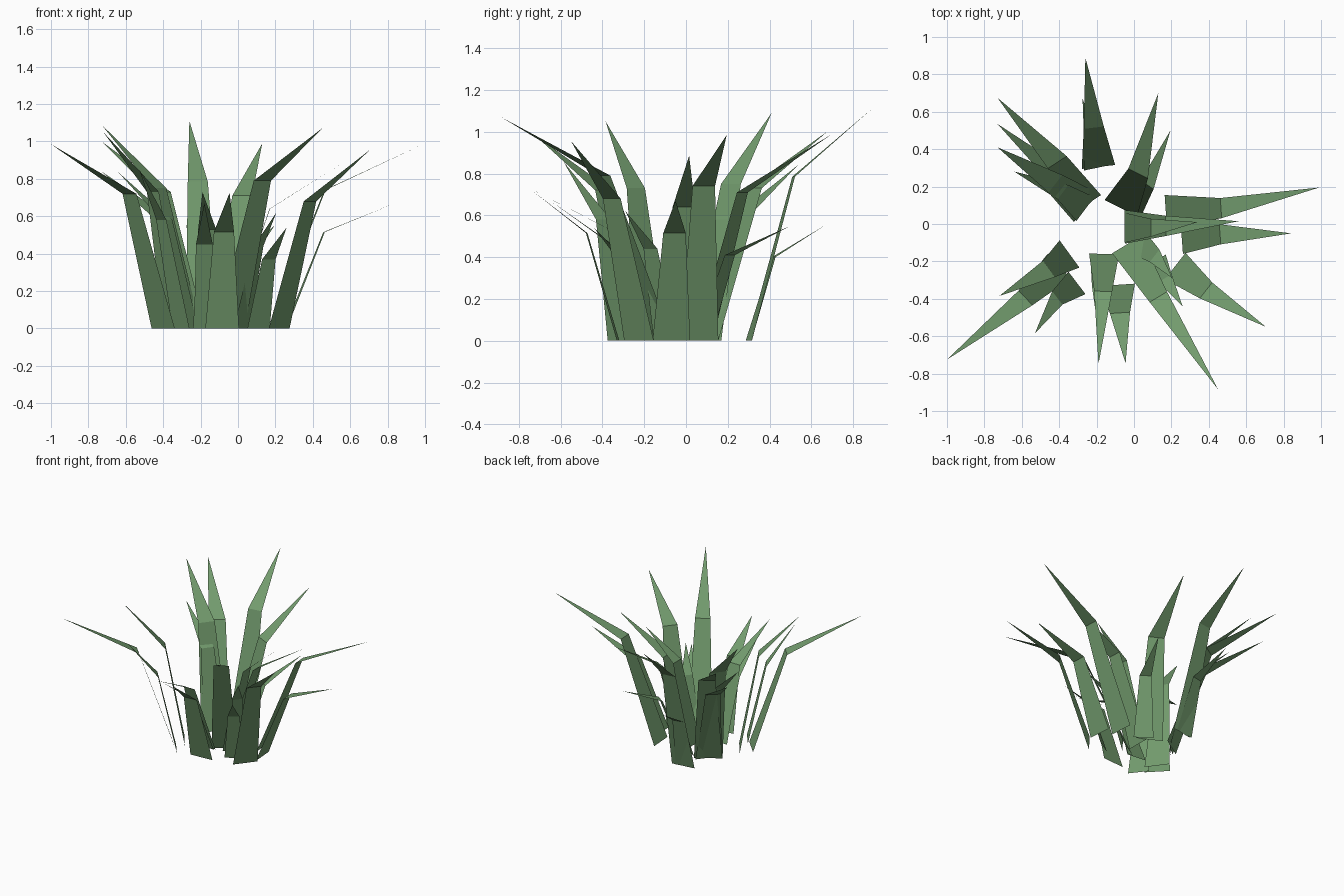
import bpy
from mathutils import Vector

cube = bpy.data.objects.get("Cube")
if cube:
    bpy.data.objects.remove(cube)

# Single leaf green
green = bpy.data.materials.new("leaf_green")
green.use_nodes = True
colour = (0.17, 0.33, 0.155, 1)
green.diffuse_color = colour
green.node_tree.nodes["Principled BSDF"].inputs["Base Color"].default_value = colour


def blade(name, base, bend, tip, width=0.18, taper=0.6):
    """One bent leaf: a tapering strip from the ground, then a pointed tip."""
    foot, knee, point = Vector((*base, 0)), Vector(bend), Vector(tip)
    lean = knee - foot
    side = Vector((lean.y, -lean.x, 0)).normalized() * width / 2
    verts = [foot - side, foot + side, knee + side * taper, knee - side * taper, point]
    mesh = bpy.data.meshes.new(name)
    mesh.from_pydata(verts, [], [(3, 2, 1, 0), (4, 2, 3)])
    mesh.materials.append(green)
    obj = bpy.data.objects.new(name, mesh)
    bpy.context.collection.objects.link(obj)


# Back leaves
blade("back_tall_leaf", base=(-.19, .305), bend=(-.215, .515, .785), tip=(-.26, .89, 1.11))
blade("back_short_leaf", base=(-.2, .3), bend=(-.225, .42, .4), tip=(-.275, .67, .555), width=.14)
blade("back_left_tall_leaf", base=(-.07, .085), bend=(.022, .27, .71), tip=(.13, .7, .99), width=.195)
blade("back_left_short_leaf", base=(-.02, .08), bend=(.07, .21, .41), tip=(.195, .5, .55), width=.14)

# Back right fan
blade("back_right_outer_leaf", base=(-.26, .1), bend=(-.41, .33, .73), tip=(-.73, .675, 1), width=.2)
blade("back_right_middle_leaf", base=(-.26, .09), bend=(-.42, .27, .6), tip=(-.73, .535, .84))
blade("back_right_inner_leaf", base=(-.26, .09), bend=(-.42, .215, .75), tip=(-.73, .41, 1.09), width=.2)
blade("back_right_short_leaf", base=(-.26, .08), bend=(-.38, .17, .58), tip=(-.64, .28, .835), width=.16)

# Left leaves
blade("left_long_leaf", base=(.17, .065), bend=(.465, .085, .74), tip=(.99, .195, .985))
blade("left_low_leaf", base=(.255, -.07), bend=(.46, -.055, .515), tip=(.84, -.05, .67))
blade("left_inner_leaf", base=(-.05, -.015), bend=(.17, -.01, .64), tip=(.56, .015, .885))
blade("left_upright_leaf", base=(-.05, -.02), bend=(.09, -.02, .61), tip=(.34, .01, .825), width=.16)

# Front left leaves
blade("front_left_tall_leaf", base=(-.04, -.11), bend=(.13, -.39, .79), tip=(.45, -.885, 1.07))
blade("front_left_outer_leaf", base=(.22, -.225), bend=(.385, -.355, .68), tip=(.705, -.55, .955))
blade("front_left_short_leaf", base=(.11, -.2), bend=(.165, -.29, .37), tip=(.26, -.44, .54), width=.14)
blade("front_left_inner_leaf", base=(.02, -.1), bend=(.11, -.17, .44), tip=(.205, -.29, .62), width=.14)

# Front leaves
blade("front_middle_leaf", base=(-.085, -.325), bend=(-.075, -.475, .515), tip=(-.045, -.745, .725))
blade("front_side_leaf", base=(-.16, -.16), bend=(-.165, -.36, .53), tip=(-.19, -.75, .73), width=.16)
blade("front_under_leaf", base=(-.16, -.165), bend=(-.18, -.34, .45), tip=(-.18, -.65, .67), width=.15)

# Front right leaves
blade("front_right_long_leaf", base=(-.4, -.225), bend=(-.58, -.395, .72), tip=(-1, -.725, .985))
blade("front_right_tall_leaf", base=(-.345, -.16), bend=(-.455, -.24, .73), tip=(-.72, -.385, 1.05))
blade("front_right_low_leaf", base=(-.305, -.315), bend=(-.41, -.395, .58), tip=(-.53, -.585, .855), width=.15)
